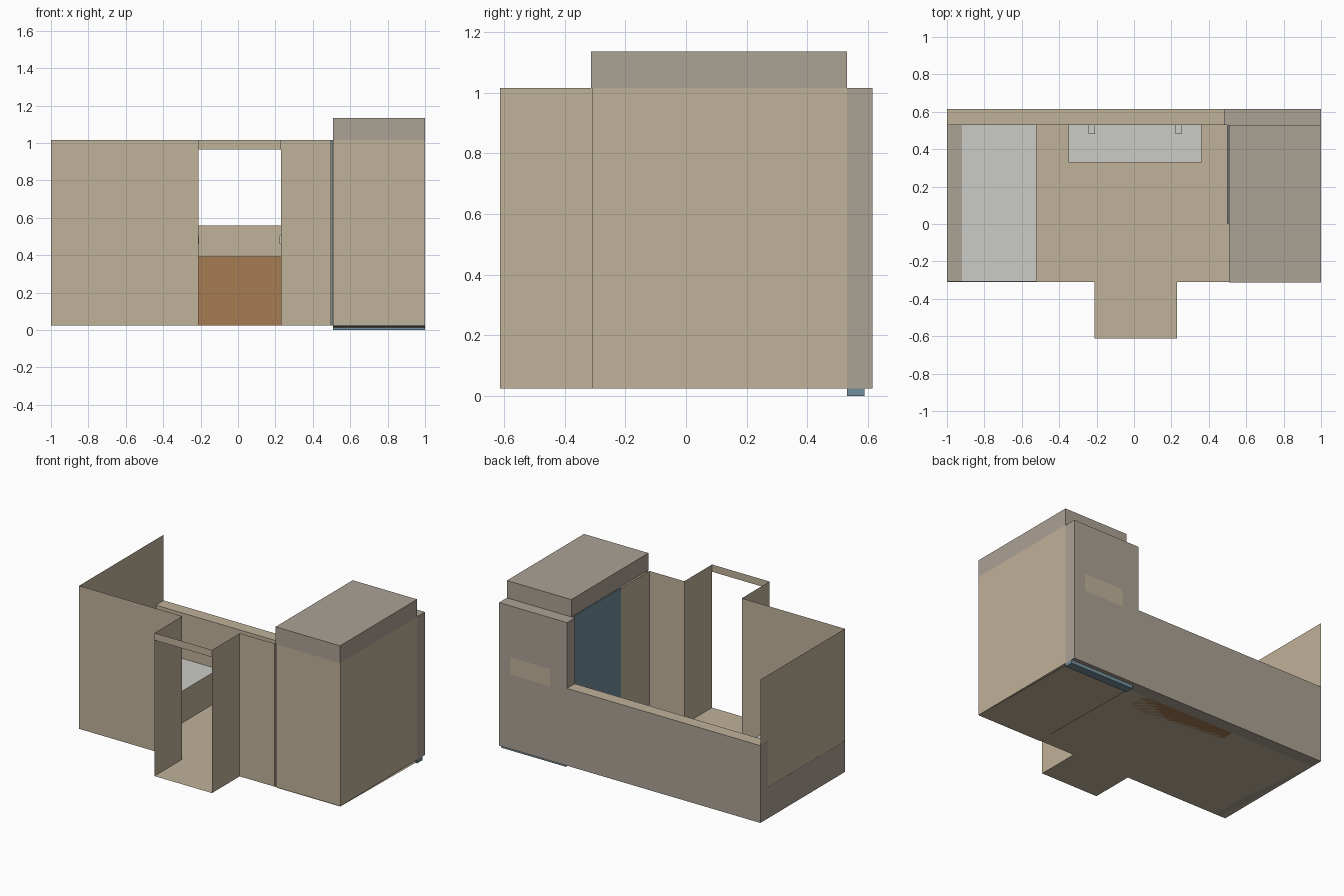
import bpy, bmesh

if "Cube" in bpy.data.objects:
    bpy.data.objects.remove(bpy.data.objects["Cube"])


def material(name, r, g, b):
    m = bpy.data.materials.new(name)
    m.diffuse_color = (r, g, b, 1)
    m.use_nodes = True
    m.node_tree.nodes["Principled BSDF"].inputs["Base Color"].default_value = m.diffuse_color
    return m


TAN = material("tan", 0.53, 0.445, 0.323)
TAUPE = material("taupe", 0.41, 0.36, 0.30)
PALE = material("pale_grey", 0.60, 0.60, 0.57)
BROWN = material("brown", 0.38, 0.20, 0.085)
TEAL = material("teal", 0.17, 0.27, 0.32)


def finish(name, bm, mats):
    me = bpy.data.meshes.new(name)
    bm.to_mesh(me)
    bm.free()
    for m in mats:
        me.materials.append(m)
    ob = bpy.data.objects.new(name, me)
    bpy.context.collection.objects.link(ob)
    return ob


def box(name, x, y, z, mat, **sides):
    """Box from (min, max) spans; sides gives another material for top/front/back/bottom faces."""
    bm = bmesh.new()
    bmesh.ops.create_cube(bm, size=1)
    for v in bm.verts:
        v.co = [s[0] if c < 0 else s[1] for c, s in zip(v.co, (x, y, z))]
    bm.normal_update()
    mats = [mat]
    axes = {"top": (0, 0, 1), "bottom": (0, 0, -1), "front": (0, -1, 0), "back": (0, 1, 0)}
    for side, m in sides.items():
        mats.append(m)
        for f in bm.faces:
            if sum(a * b for a, b in zip(f.normal, axes[side])) > 0.9:
                f.material_index = len(mats) - 1
    return finish(name, bm, mats)


def sheet(name, points, mat):
    """Flat polygon through the points."""
    bm = bmesh.new()
    bm.faces.new([bm.verts.new(p) for p in points])
    return finish(name, bm, [mat])


def wall(name, path, z0, z1, mat):
    """Upright sheet following a plan path, split at the dado line."""
    levels = [z0] + ([LEDGE] if z0 < LEDGE < z1 else []) + [z1]
    bm = bmesh.new()
    rows = [[bm.verts.new((px, py, z)) for px, py in path] for z in levels]
    for a, b in zip(rows, rows[1:]):
        for i in range(len(path) - 1):
            bm.faces.new((a[i], a[i + 1], b[i + 1], b[i]))
    return finish(name, bm, [mat])


BASE, LEDGE, TOP = 0.025, 0.56, 1.015
FRONT, INNER, BACK = -0.31, 0.53, 0.615
PORCH, PL, PR = -0.613, -0.21, 0.23

# Floor with porch extension
sheet("floor", [(-1, FRONT, BASE), (PL, FRONT, BASE), (PL, PORCH, BASE), (PR, PORCH, BASE),
                (PR, FRONT, BASE), (1, FRONT, BASE), (1, INNER, BASE), (-1, INNER, BASE)], TAN)

# Main room walls
wall("left_wall", [(-0.999, BACK), (-0.999, FRONT)], BASE, TOP, TAN)
wall("front_wall_left", [(-1, FRONT), (-0.52, FRONT), (PL, FRONT), (PL, PORCH)], BASE, TOP, TAN)
wall("front_wall_right", [(PR, PORCH), (PR, FRONT), (0.275, FRONT), (0.496, FRONT), (0.496, 0)],
     BASE, TOP, TAN)
wall("door_lintel", [(PL, PORCH), (PR, PORCH)], 0.965, TOP, TAN)

# Low back wall with ledge, and tall section behind the cabin
box("back_wall_low", (-1, 0.48), (INNER, BACK), (BASE, LEDGE), TAUPE, top=TAN, front=TAN)
box("back_wall_tall", (0.48, 1), (INNER, BACK), (BASE, TOP), TAUPE, front=TAN)
sheet("back_window", [(x, BACK + 0.001, z) for x, z in
                      ((0.61, 0.54), (0.61, 0.66), (0.915, 0.66), (0.915, 0.54))], TAN)

# Side cabin: walls, sliding door, sloping underside, roof and drain sill
wall("cabin_walls", [(0.507, FRONT), (0.74, FRONT), (1, FRONT), (1, 0.18), (1, 0.445), (1, INNER)],
     BASE, TOP, TAN)
box("sliding_door", (0.498, 0.506), (0, INNER), (BASE, TOP), TEAL)
sheet("cabin_underfloor", [(0.507, FRONT, 0.022), (1, FRONT, 0.022),
                           (1, INNER, 0.01), (0.507, INNER, 0.01)], TAN)
box("cabin_roof", (0.507, 1), (FRONT - 0.003, INNER), (TOP, 1.135), TAUPE)
box("rear_sill", (0.507, 1), (INNER, 0.588), (0, BASE), TEAL)

# Bed with headboard ledge
box("bed_ledge", (-1, -0.92), (FRONT + 0.003, INNER), (BASE, 0.24), TAUPE)
box("bed", (-0.92, -0.52), (FRONT + 0.003, INNER), (BASE, 0.245), TAN, top=PALE)

# Counter against the back wall with two brackets
box("counter", (-0.35, 0.36), (0.33, INNER), (BASE, 0.392), BROWN, top=PALE)
for side, x in (("left", -0.225), ("right", 0.24)):
    box(side + "_bracket", (x - 0.017, x + 0.017), (0.48, INNER), (0.46, 0.505), PALE)
